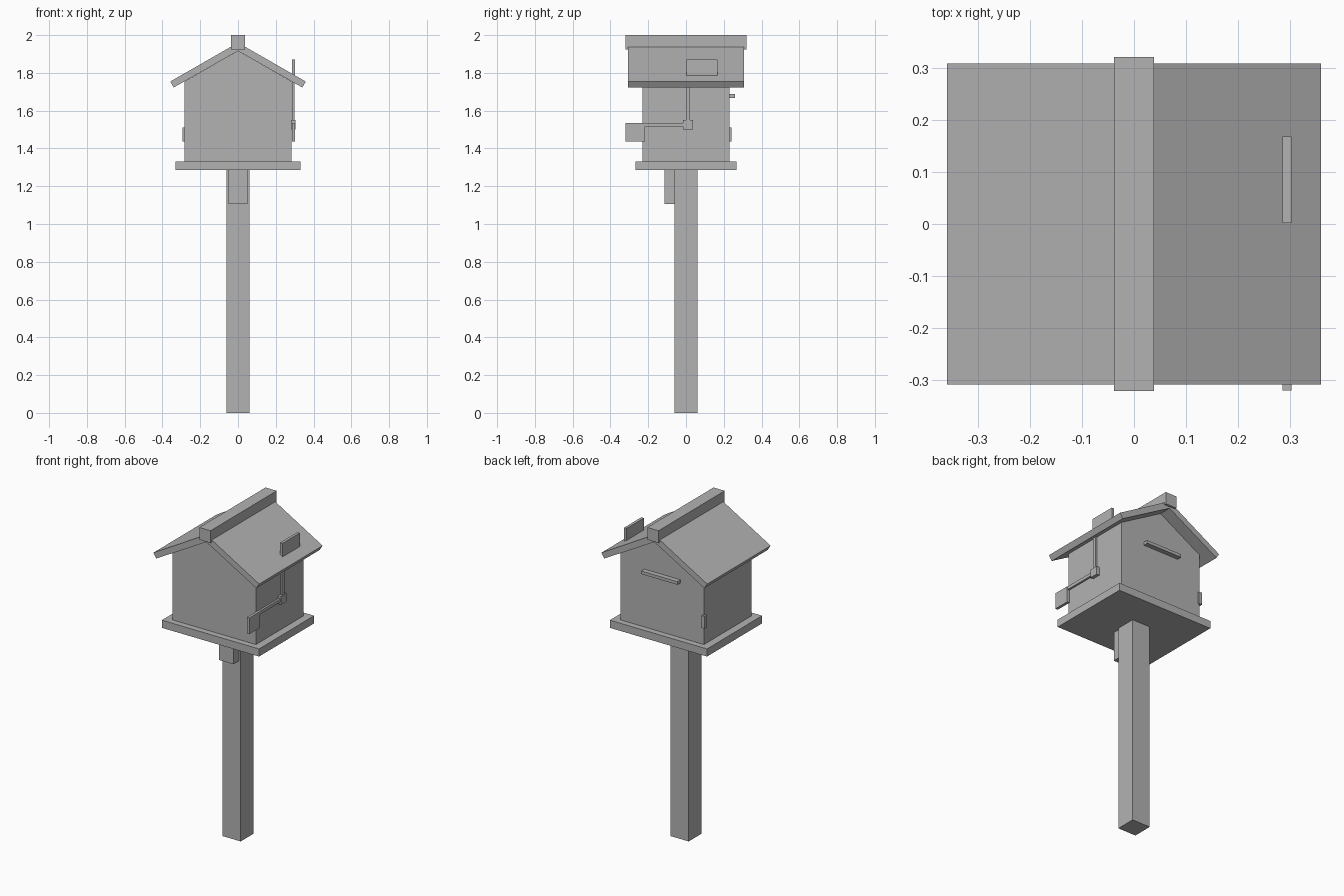
import bpy

if "Cube" in bpy.data.objects:
    bpy.data.objects.remove(bpy.data.objects["Cube"])

gray = bpy.data.materials.new("plain_gray")
gray.diffuse_color = (0.45, 0.45, 0.45, 1)
gray.use_nodes = True
gray.node_tree.nodes["Principled BSDF"].inputs["Base Color"].default_value = gray.diffuse_color


def make(name, verts, faces):
    mesh = bpy.data.meshes.new(name)
    mesh.from_pydata(verts, [], faces)
    mesh.materials.append(gray)
    obj = bpy.data.objects.new(name, mesh)
    bpy.context.collection.objects.link(obj)
    return obj


def prism(name, profile, y0, y1):
    """Extrude an (x, z) profile, counter-clockwise seen from the front."""
    n = len(profile)
    verts = [(x, y, z) for y in (y0, y1) for x, z in profile]
    faces = [list(range(n)), list(range(2 * n - 1, n - 1, -1))]
    faces += [[(i + 1) % n, i, i + n, (i + 1) % n + n] for i in range(n)]
    return make(name, verts, faces)


def box(name, x0, x1, y0, y1, z0, z1):
    return prism(name, [(x0, z0), (x1, z0), (x1, z1), (x0, z1)], y0, y1)


# Post, front bracket and platform
box("post", -0.062, 0.062, -0.062, 0.062, 0, 1.285)
box("bracket", -0.05, 0.05, -0.115, -0.062, 1.105, 1.285)
box("platform", -0.33, 0.33, -0.267, 0.267, 1.285, 1.332)

# House body with gable ends reaching the roof underside
PEAK, SLOPE = 1.916, 0.57
wall_top = PEAK - SLOPE * 0.283
prism("house_body", [(-0.283, 1.332), (0.283, 1.332), (0.283, wall_top),
                     (0, PEAK), (-0.283, wall_top)], -0.23, 0.23)

# Two sloping roof boards, one mirrored from the other
right = [(0, PEAK), (0.34, 1.723), (0.359, 1.754), (0, 1.96)]
prism("roof_right", right, -0.308, 0.308)
prism("roof_left", [(-x, z) for x, z in reversed(right)], -0.308, 0.308)
box("ridge_cap", -0.038, 0.038, -0.321, 0.321, 1.925, 2.0)

# Signal flags on the right wall: hinge, raised flag, lowered flag
box("flag_hinge", 0.283, 0.304, -0.016, 0.038, 1.50, 1.55)
box("raised_arm", 0.287, 0.299, 0.001, 0.022, 1.525, 1.79)
box("raised_flag", 0.285, 0.302, 0.002, 0.168, 1.77, 1.87)
box("lowered_arm", 0.287, 0.299, -0.22, 0.01, 1.515, 1.535)
box("lowered_flag", 0.285, 0.302, -0.32, -0.218, 1.436, 1.535)

# Back wall handle and corner latch
box("back_handle", -0.124, 0.122, 0.23, 0.26, 1.668, 1.687)
box("corner_latch", -0.294, -0.272, 0.218, 0.24, 1.436, 1.511)
